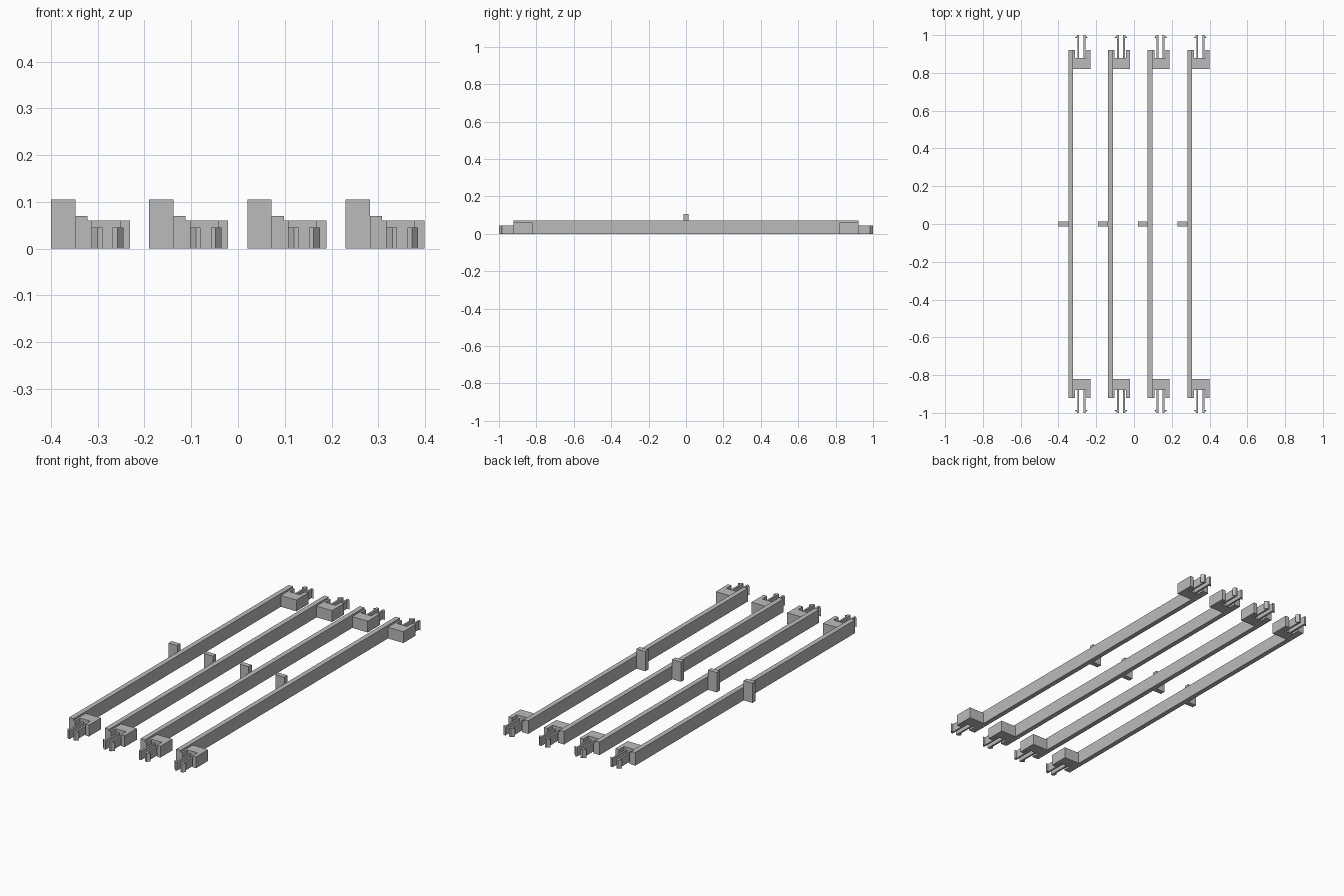
import bpy
import bmesh

cube = bpy.data.objects.get("Cube")
if cube:
    bpy.data.objects.remove(cube, do_unlink=True)

grey = bpy.data.materials.new("plain_grey")
grey.use_nodes = True
colour = (0.5, 0.5, 0.5, 1)
grey.diffuse_color = colour
grey.node_tree.nodes["Principled BSDF"].inputs["Base Color"].default_value = colour


def prism(name, outline, height):
    """Extrude a plan outline upward from the ground."""
    bm = bmesh.new()
    face = bm.faces.new([bm.verts.new((x, y, 0)) for x, y in outline])
    top = bmesh.ops.extrude_face_region(bm, geom=[face])["geom"]
    for v in top:
        if isinstance(v, bmesh.types.BMVert):
            v.co.z = height
    bmesh.ops.recalc_face_normals(bm, faces=bm.faces)
    mesh = bpy.data.meshes.new(name)
    bm.to_mesh(mesh)
    bm.free()
    mesh.materials.append(grey)
    obj = bpy.data.objects.new(name, mesh)
    bpy.context.collection.objects.link(obj)


def rect(x0, x1, y0, y1):
    return [(x0, y0), (x1, y0), (x1, y1), (x0, y1)]


PITCH = 0.21
END = 0.922      # end of rail and sockets
NOTCH = 0.88     # inner wall of the notch

for i in range(4):
    left = -0.4 + i * PITCH
    n = i + 1

    # Long rail with an upright tab at its middle
    prism(f"rail_{n}", rect(left + 0.052, left + 0.078, -END, END), 0.07)
    prism(f"tab_{n}", rect(left, left + 0.052, -0.013, 0.013), 0.105)

    for side, s in (("front", -1), ("back", 1)):
        # Notched socket block
        a, b, c, d = (left + o for o in (0.078, 0.088, 0.148, 0.169))
        block = [(a, 0.82), (d, 0.82), (d, END), (c, END),
                 (c, NOTCH), (b, NOTCH), (b, END), (a, END)]
        prism(f"{side}_socket_{n}", [(x, y * s) for x, y in block], 0.06)

        # Pair of barbed snap prongs
        mid = left + 0.121
        for label, m in (("right", -1), ("left", 1)):
            prong = [(0.011, NOTCH), (0.021, NOTCH), (0.021, 0.985),
                     (0.034, 0.985), (0.021, 1), (0.011, 1)]
            prism(f"{side}_{label}_prong_{n}",
                  [(mid + x * m, y * s) for x, y in prong], 0.045)
